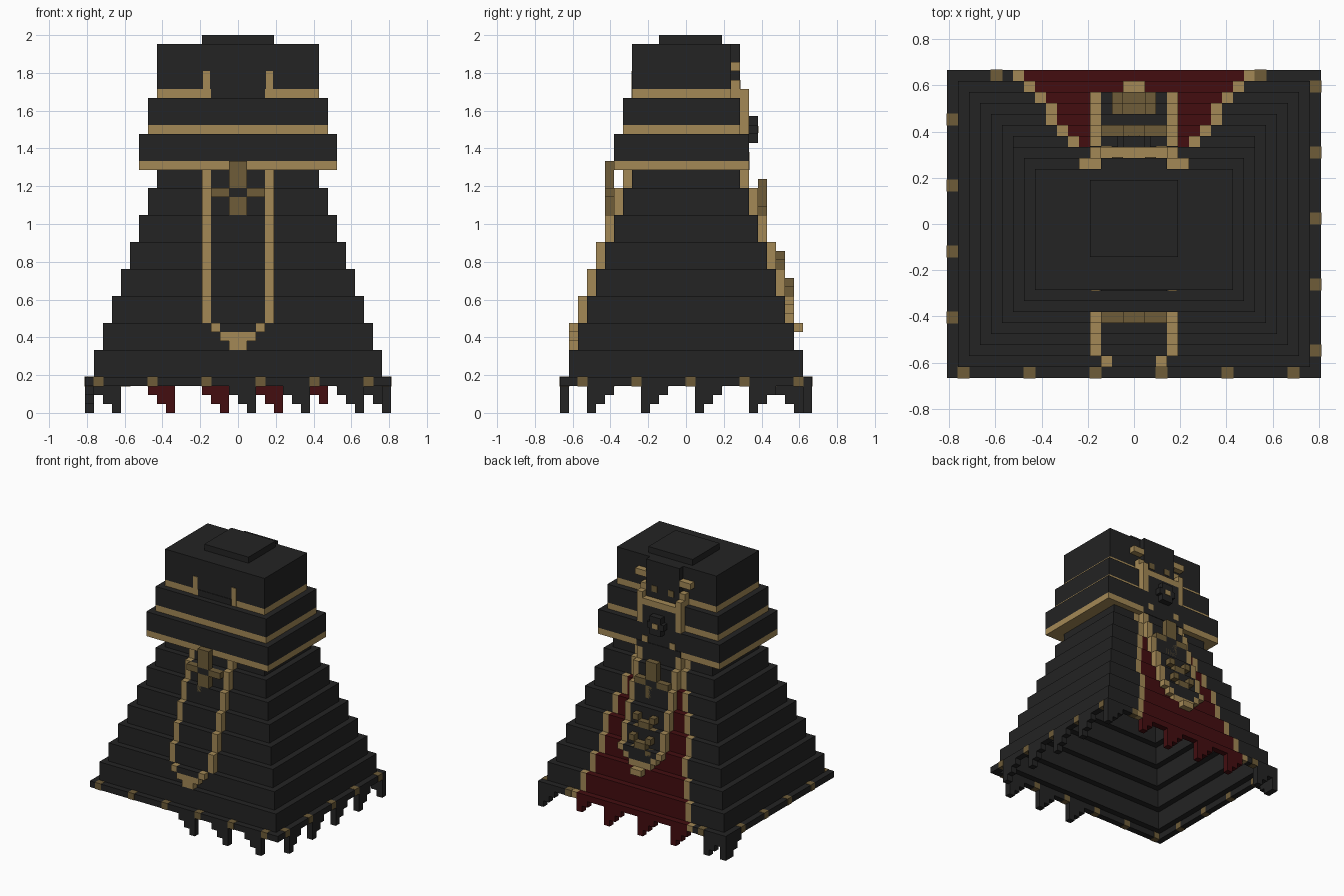
import bpy, bmesh
from mathutils import Matrix, Vector

if "Cube" in bpy.data.objects:
    bpy.data.objects.remove(bpy.data.objects["Cube"], do_unlink=True)

U = 1 / 21  # one block
PROUD = 0.08  # thin plate depth, in blocks


def material(name, rgb):
    m = bpy.data.materials.new(name)
    m.use_nodes = True
    m.diffuse_color = (*rgb, 1)
    bsdf = m.node_tree.nodes["Principled BSDF"]
    bsdf.inputs["Base Color"].default_value = (*rgb, 1)
    bsdf.inputs["Roughness"].default_value = 0.9
    return m


BLACK = material("black cloth", (0.017, 0.017, 0.017))
GOLD = material("gold trim", (0.37, 0.25, 0.093))
BRONZE = material("dark bronze", (0.156, 0.107, 0.04))
RED = material("deep red cloth", (0.056, 0.004, 0.005))

parts = {}


def box(part, mat, x0, x1, y0, y1, z0, z1):
    """Add a block to a part; sizes are in blocks."""
    bm = parts.setdefault((part, mat.name), bmesh.new())
    lo, hi = Vector((x0, y0, z0)) * U, Vector((x1, y1, z1)) * U
    bmesh.ops.create_cube(bm, size=1, matrix=Matrix.Translation((lo + hi) / 2)
                          @ Matrix.Diagonal((*(hi - lo), 1)))


def across(part, mat, side, h, x0, x1, z0, z1):
    """A block one deep, standing on the front (-1) or back (1) at distance h."""
    y0, y1 = sorted((side * h, side * (h + 1)))
    box(part, mat, x0, x1, y0, y1, z0, z1)


def pair(part, mat, side, h, x0, x1, z0, z1):
    across(part, mat, side, h, x0, x1, z0, z1)
    across(part, mat, side, h, -x1, -x0, z0, z1)


# Hollow stepped skirt, with a red back between gold edges
def skirt_ring(h, z0, z1, edge):
    w = h + 3
    name = "stepped_skirt"
    across(name, BLACK, -1, h - 1, -w, w, z0, z1)
    for x in (-w, w - 1):
        box(name, BLACK, x, x + 1, 1 - h, h - 1, z0, z1)
    if not edge:
        across(name, BLACK, 1, h - 1, -w, w, z0, z1)
        return
    pair(name, BLACK, 1, h - 1, edge, w, z0, z1)
    pair("skirt_edging", GOLD, 1, h - 1, edge - 1, edge, z0, z1)
    across("red_back_cloth", RED, 1, h - 1, 1 - edge, edge - 1, z0, z1)


def half_depth(z):
    return 13 - (z - 4) // 3


EDGES = [10, 9, 8, 8, 7, 6, 5, 5]
skirt_ring(14, 3, 4, 11)
for i, edge in enumerate(EDGES):
    z = 4 + 3 * i
    skirt_ring(13 - i, z, min(z + 3, 27), edge)


# Hem studs
def stud(x, y):
    e = 0.04
    box("hem_studs", BRONZE, x - e, x + 1 + e, y - e, y + 1 + e, 3 - e, 4 + e)


for x in range(-16, 17, 6):
    stud(x, -14)
for x in (-13, 11):
    stud(x, 13)
for y in range(-12, 13, 6):
    stud(16, y)
for y in range(-9, 10, 6):
    stud(-17, y)


# Ragged stair-shaped fringe
def fringe(x, y, depth):
    mat = RED if y == 13 and abs(x + 0.5) < 11 else BLACK
    box("ragged_fringe", mat, x, x + 1, y, y + 1, 3 - depth, 3)


for step in range(3):
    for x in (-16, -10, -4, 2, 8, 14):
        if (x, step) != (8, 2):
            fringe(x + step, 13, step + 1)
    for x in (-1, 5, 11):
        fringe(x + step, -14, step + 1)
    for y in (-11, -5, 1, 7):
        fringe(16, y + step, 3 - step)
    fringe(-17, 10 + step, step + 1)
fringe(-17, 13, 3)


# Hanging panels, front and back, with gold borders and pointed ends
def hanging_panel(name, side, bottom):
    z = bottom
    while z < 27:
        top = min(z + 3 - (z - 4) % 3, 27)
        h = half_depth(z)
        across(name, BLACK, side, h, -3, 3, z, top)
        pair(name + "_border", GOLD, side, h, 3, 4, z, top)
        z = top
    z = bottom - 1
    across(name, BLACK, side, half_depth(z), -2, 2, z, z + 1)
    pair(name + "_border", GOLD, side, half_depth(z), 2, 3, z, z + 1)
    across(name + "_border", GOLD, side, half_depth(z - 1), -2, 2, z - 1, z)
    across(name + "_border", GOLD, side, half_depth(z - 2), -1, 1, z - 2, z - 1)


hanging_panel("front_panel", -1, 10)
hanging_panel("back_panel", 1, 12)


# Bronze crosses with dark centres
def cross(name, side, h, z0, z1, arm):
    across(name, BRONZE, side, h, -1, 1, z0, arm)
    across(name, BRONZE, side, h, -1, 1, arm + 1, z1)
    across(name + "_centre", BLACK, side, h, -1, 1, arm, arm + 1)
    pair(name, BRONZE, side, h, 1, 3, arm, arm + 1)


cross("front_cross", -1, 8, 21, 28, 24)
cross("back_cross", 1, 8, 20, 26, 22)

# Bronze ornaments on the back panel
for h, z in ((10, 15), (11, 12)):
    pair("back_ornament", BRONZE, 1, h, 1, 2, z + 2, z + 3)
    across("back_ornament", BRONZE, 1, h, -1, 1, z + 1, z + 2)
    pair("back_ornament", BRONZE, 1, h, 1, 2, z, z + 1)

# Shoulder tiers, each on a gold band
for w, z0, z1 in ((11, 27, 31), (10, 31, 35), (9, 35, 41)):
    box("shoulder_bands", GOLD, -w, w, 3 - w, w - 4, z0, z0 + 1)
    box("shoulder_tiers", BLACK, -w, w, 3 - w, w - 4, z0 + 1, z1)
box("top_cap", BLACK, -4, 4, -3, 4, 41, 42)

# Front collar: gap in the upper band and short gold uprights
box("collar_gap", BLACK, -3, 3, -6 - PROUD, -6, 35, 36)
for x in (-4, 3):
    box("collar_uprights", GOLD, x + 0.1, x + 0.9, -6 - PROUD, -6, 35, 38)

# Back collar: dark yoke, gold posts, clasps and medallion
box("back_band_gap", BLACK, -4, 4, 7, 7 + PROUD, 27, 28)
across("back_neck", BLACK, 1, 5, -3, 3, 35, 41)
across("back_yoke", BLACK, 1, 6, -3, 3, 31, 34)
across("yoke_bar", GOLD, 1, 6, -3, 3, 34, 35)
pair("yoke_posts", GOLD, 1, 6, 3, 4, 31, 36)
pair("yoke_posts", GOLD, 1, 5, 3, 4, 35, 37)
pair("neck_clasps", GOLD, 1, 5, 3, 5, 38, 39)
for x in (-2, 1):
    box("neck_studs", BRONZE, x, x + 1, 6, 6 + PROUD, 36, 37)
for x in (-3, 2):
    box("yoke_studs", GOLD, x, x + 1, 7, 7 + PROUD, 28, 29)
across("medallion", BLACK, 1, 7, -1.5, 1.5, 31, 32)
across("medallion", BLACK, 1, 7, -1, 1, 30, 31)
across("medallion", BLACK, 1, 7, -1, 1, 32, 33)
box("medallion_gem", GOLD, -0.5, 0.5, 8, 8 + PROUD, 31.1, 31.9)

# Turn the collected blocks into objects
for (part, mat_name), bm in parts.items():
    mesh = bpy.data.meshes.new(part)
    bm.to_mesh(mesh)
    bm.free()
    mesh.materials.append(bpy.data.materials[mat_name])
    bpy.context.collection.objects.link(bpy.data.objects.new(part, mesh))
